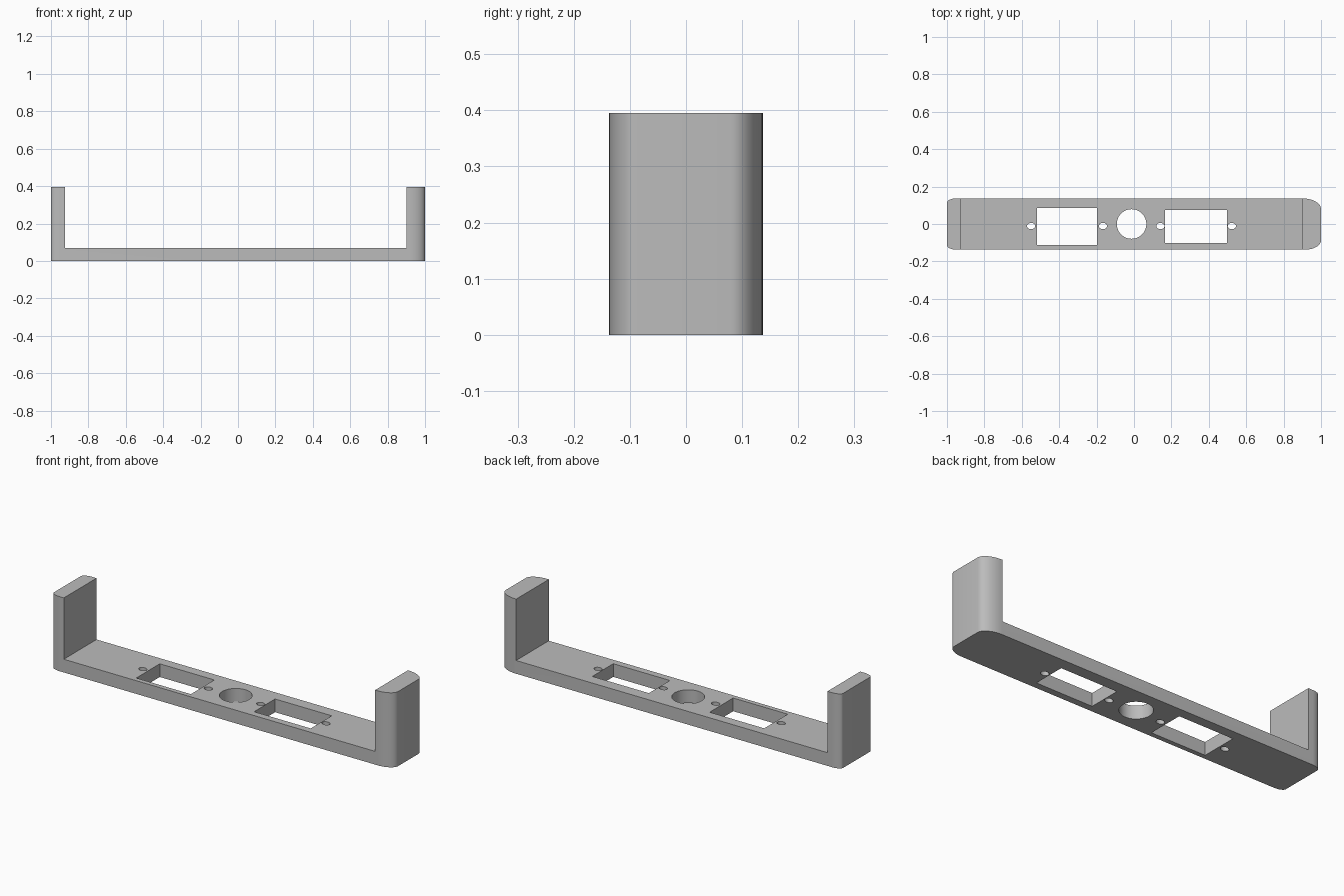
import bpy, bmesh, math

cube = bpy.data.objects.get("Cube")
if cube:
    bpy.data.objects.remove(cube, do_unlink=True)

HALF_Y, HEIGHT, FLOOR = 0.137, 0.395, 0.07

grey = bpy.data.materials.new("plain grey")
grey.use_nodes = True
COLOUR = (0.5, 0.5, 0.5, 1)
grey.diffuse_color = COLOUR
grey.node_tree.nodes["Principled BSDF"].inputs["Base Color"].default_value = COLOUR


def prism(name, outline, z0, z1):
    """Extrude a counter-clockwise outline from z0 to z1."""
    bm = bmesh.new()
    face = bm.faces.new([bm.verts.new((x, y, z0)) for x, y in outline])
    ext = bmesh.ops.extrude_face_region(bm, geom=[face])
    for v in ext["geom"]:
        if isinstance(v, bmesh.types.BMVert):
            v.co.z = z1
    bmesh.ops.recalc_face_normals(bm, faces=bm.faces)
    mesh = bpy.data.meshes.new(name)
    bm.to_mesh(mesh)
    bm.free()
    mesh.materials.append(grey)
    obj = bpy.data.objects.new(name, mesh)
    bpy.context.collection.objects.link(obj)
    return obj


def arc(cx, cy, rx, ry, start, end, steps):
    angles = [math.radians(start + (end - start) * i / steps) for i in range(steps + 1)]
    return [(cx + rx * math.cos(a), cy + ry * math.sin(a)) for a in angles]


def rect(x0, x1, y0, y1):
    return [(x0, y0), (x1, y0), (x1, y1), (x0, y1)]


def ellipse(cx, cy, rx, ry, steps):
    return arc(cx, cy, rx, ry, 0, 360, steps)[:-1]


# Rounded plan: sign of x, sign of y, corner radii, start angle
outline = []
for sx, sy, rx, ry, start in ((1, -1, 0.085, 0.05, -90), (1, 1, 0.1, 0.057, 0),
                              (-1, 1, 0.05, 0.024, 90), (-1, -1, 0.05, 0.024, 180)):
    outline += arc(sx * (1 - rx), sy * (HALF_Y - ry), rx, ry, start, start + 90, 12)
bracket = prism("bracket", outline, 0, HEIGHT)

# Space between the posts, connector windows, round hole and screw holes
cutters = [prism("post_gap_cutter", rect(-0.925, 0.9, -0.3, 0.3), FLOOR, 0.6)]
holes = [rect(-0.518, -0.198, -0.112, 0.085), rect(0.165, 0.497, -0.101, 0.075),
         ellipse(-0.013, 0, 0.079, 0.079, 48)]
holes += [ellipse(x, -0.011, 0.022, 0.017, 20) for x in (-0.55, -0.166, 0.141, 0.523)]
cutters += [prism("hole_cutter", hole, -0.1, 0.2) for hole in holes]

bpy.context.view_layer.objects.active = bracket
bracket.select_set(True)
for cutter in cutters:
    cutter.hide_render = True
    mod = bracket.modifiers.new("cut", "BOOLEAN")
    mod.operation, mod.solver, mod.object = "DIFFERENCE", "EXACT", cutter
    bpy.ops.object.modifier_apply(modifier=mod.name)
    bpy.data.objects.remove(cutter, do_unlink=True)

bpy.ops.object.shade_smooth_by_angle(angle=math.radians(25))
